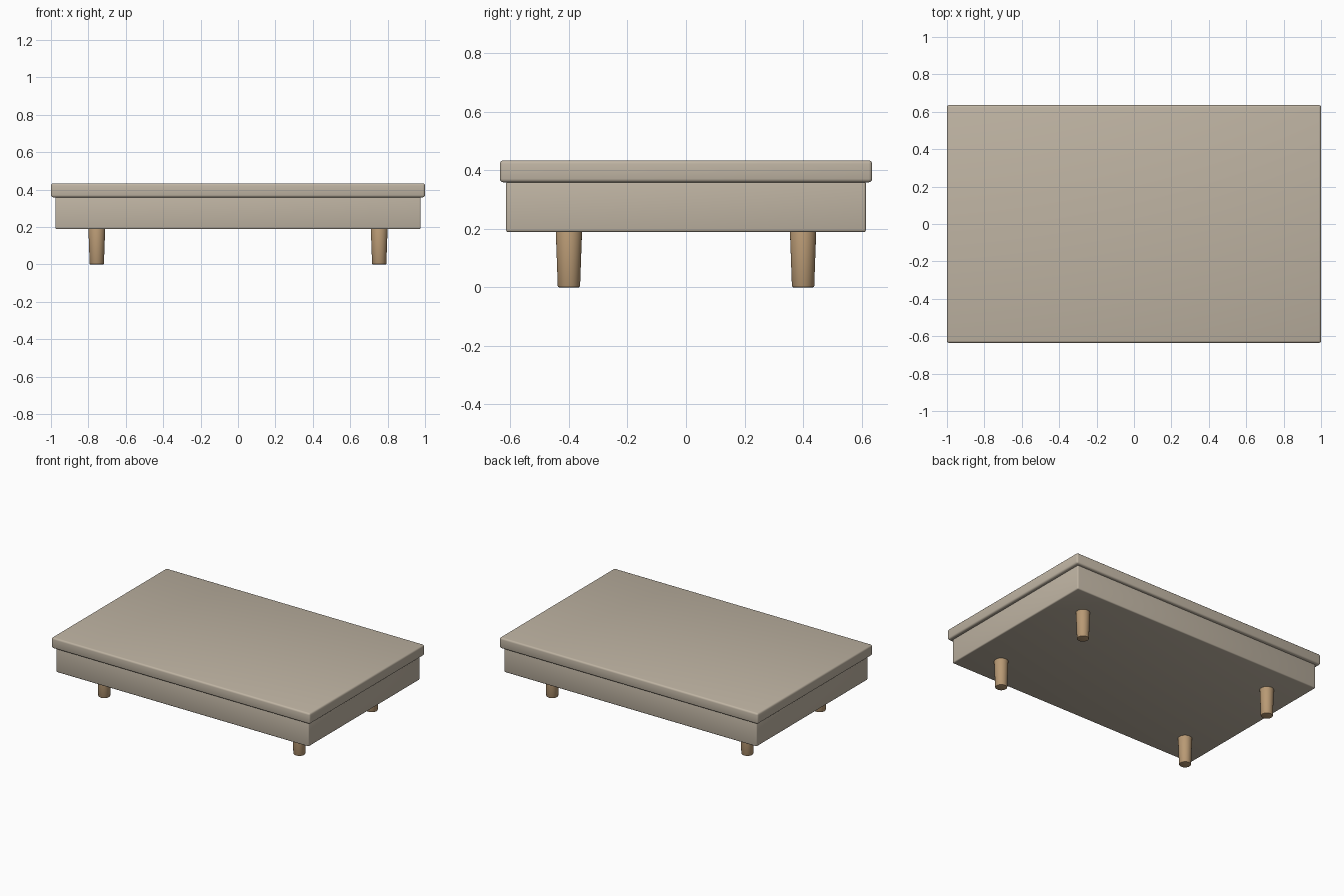
import bpy
import math

if "Cube" in bpy.data.objects:
    bpy.data.objects.remove(bpy.data.objects["Cube"])


def material(name, rgb):
    m = bpy.data.materials.new(name)
    m.diffuse_color = (*rgb, 1.0)
    m.use_nodes = True
    m.node_tree.nodes["Principled BSDF"].inputs["Base Color"].default_value = m.diffuse_color
    return m


fabric = material("beige fabric", (0.52, 0.455, 0.365))
wood = material("light wood", (0.48, 0.32, 0.175))


def finish(obj, name, mat, bevel, segments):
    """Name, colour, round the edges and smooth."""
    obj.name = name
    obj.data.materials.append(mat)
    mod = obj.modifiers.new("rounded edges", 'BEVEL')
    mod.width = bevel
    mod.segments = segments
    mod.limit_method = 'ANGLE'
    mod.angle_limit = math.radians(40)
    bpy.ops.object.modifier_apply(modifier=mod.name)
    bpy.ops.object.shade_smooth_by_angle(angle=math.radians(35))


def slab(name, half_x, half_y, z0, z1, bevel):
    bpy.ops.mesh.primitive_cube_add(size=1, location=(0, 0, (z0 + z1) / 2))
    obj = bpy.context.object
    obj.scale = (2 * half_x, 2 * half_y, z1 - z0)
    bpy.ops.object.transform_apply(location=False, rotation=False, scale=True)
    finish(obj, name, fabric, bevel, 3)


# Upholstered body and overhanging lid cushion
slab("body", 0.977, 0.615, 0.189, 0.362, 0.008)
slab("lid", 1.0, 0.636, 0.359, 0.434, 0.012)

# Four tapered round legs
LEG_TOP = 0.195
for x, side in ((-0.755, "left"), (0.755, "right")):
    for y, end in ((-0.4, "front"), (0.4, "back")):
        bpy.ops.mesh.primitive_cone_add(vertices=32, radius1=0.038, radius2=0.045,
                                        depth=LEG_TOP, location=(x, y, LEG_TOP / 2))
        finish(bpy.context.object, f"{end}_{side}_leg", wood, 0.005, 2)
